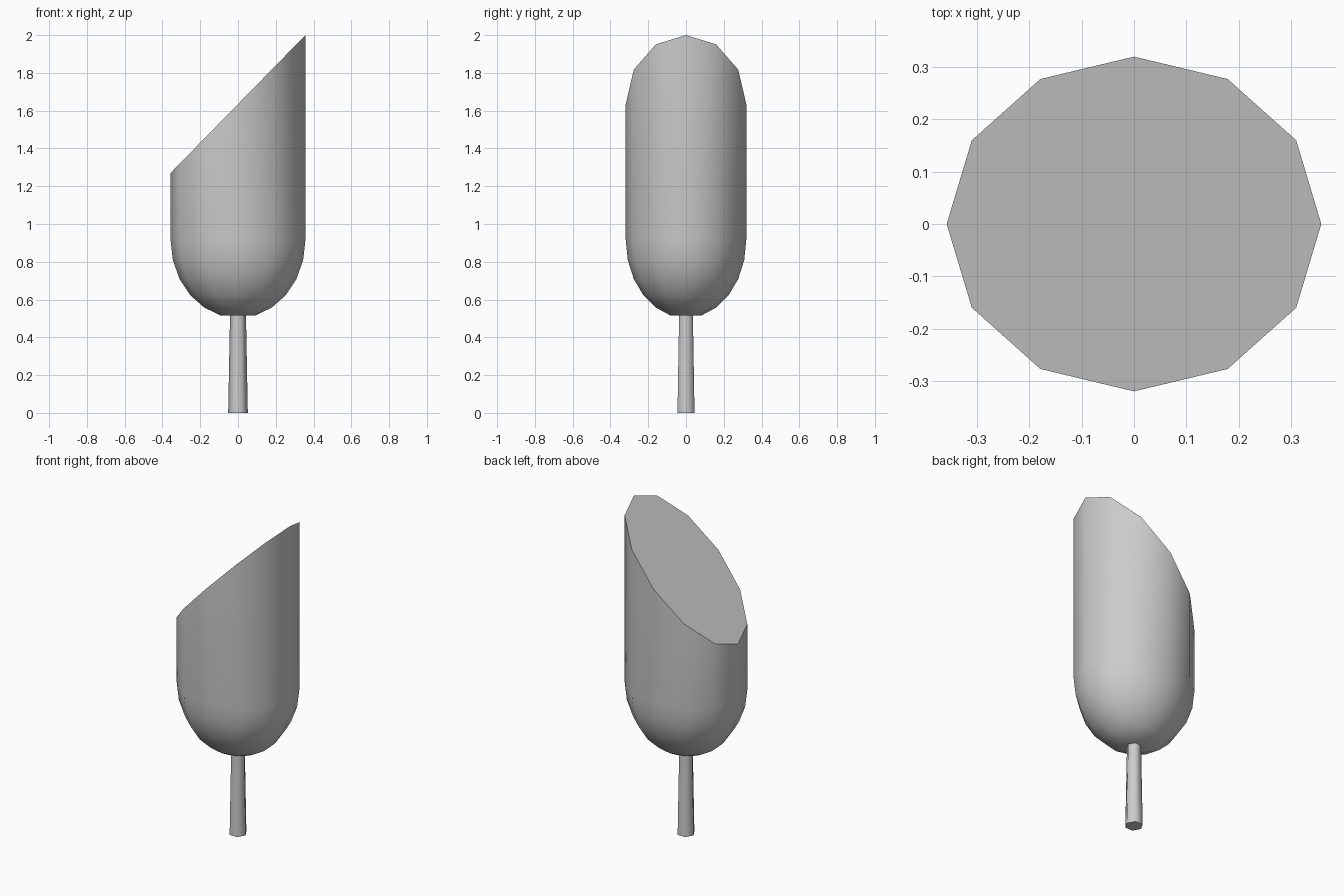
import bpy, bmesh, math

if "Cube" in bpy.data.objects:
    bpy.data.objects.remove(bpy.data.objects["Cube"])


def loft(name, sides, rings, smooth_angle):
    """Skin a stack of elliptical rings (rx, ry, height function of x) and cap both ends."""
    bm = bmesh.new()
    loops = []
    for rx, ry, height in rings:
        loop = []
        for i in range(sides):
            a = 2 * math.pi * i / sides
            x, y = rx * math.cos(a), ry * math.sin(a)
            loop.append(bm.verts.new((x, y, height(x))))
        loops.append(loop)
    for low, high in zip(loops, loops[1:]):
        for i in range(sides):
            j = (i + 1) % sides
            bm.faces.new((low[i], low[j], high[j], high[i]))
    bm.faces.new(loops[0][::-1])
    bm.faces.new(loops[-1])
    mesh = bpy.data.meshes.new(name)
    bm.to_mesh(mesh)
    bm.free()
    obj = bpy.data.objects.new(name, mesh)
    bpy.context.collection.objects.link(obj)
    bpy.ops.object.select_all(action='DESELECT')
    obj.select_set(True)
    bpy.context.view_layer.objects.active = obj
    bpy.ops.object.shade_smooth_by_angle(angle=math.radians(smooth_angle))
    return obj


def level(z):
    return lambda x: z


# Head: rounded base, straight sides, slanted flat top
RX, RY, DOME_Z, DOME_H = 0.357, 0.319, 0.915, 0.413
head_rings = []
for deg in range(75, -1, -15):
    a = math.radians(deg)
    head_rings.append((RX * math.cos(a), RY * math.cos(a), level(DOME_Z - DOME_H * math.sin(a))))
head_rings.append((RX, RY, lambda x: 1.635 + x * 0.365 / RX))
loft("head", 12, head_rings, 40)

# Stem: slightly tapered six-sided post
loft("stem", 6, [(0.052, 0.052, level(0)), (0.042, 0.042, level(0.53))], 65)
